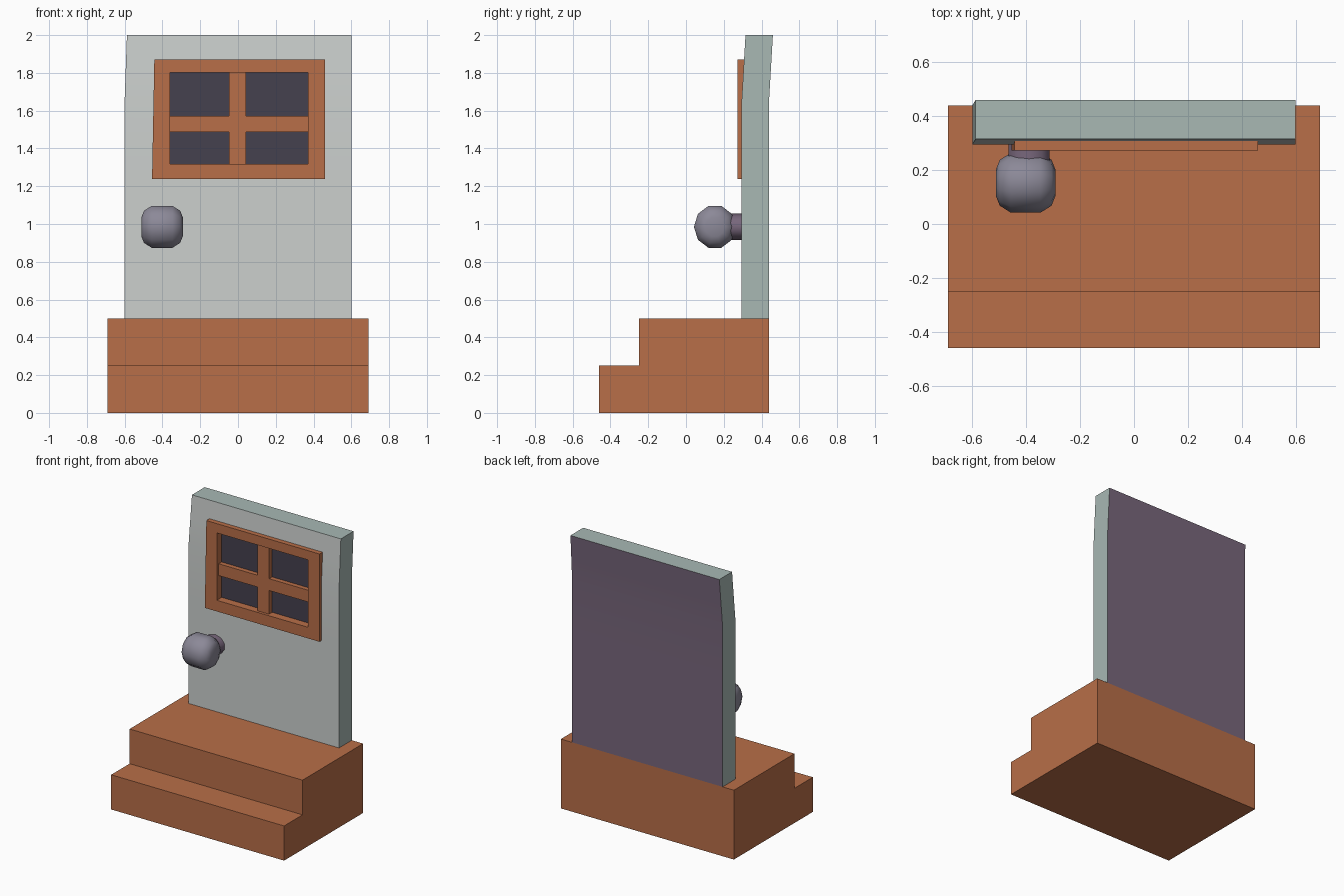
import bpy, bmesh, math

if "Cube" in bpy.data.objects:
    bpy.data.objects.remove(bpy.data.objects["Cube"])


def mat(name, r, g, b):
    m = bpy.data.materials.new(name)
    lin = [((c / 255 + 0.055) / 1.055) ** 2.4 for c in (r, g, b)]
    m.diffuse_color = (*lin, 1)
    m.use_nodes = True
    m.node_tree.nodes["Principled BSDF"].inputs["Base Color"].default_value = m.diffuse_color
    return m


BROWN = mat("brown wood", 184, 110, 72)
PALE = mat("pale grey", 204, 208, 206)
GREEN = mat("grey green", 168, 184, 180)
PURPLE = mat("dull purple", 120, 103, 124)
KNOB = mat("knob grey", 140, 137, 152)
GLASS = mat("dark glass", 69, 65, 79)


def make(name, bm, mats, smooth=False):
    bmesh.ops.recalc_face_normals(bm, faces=bm.faces)
    me = bpy.data.meshes.new(name)
    bm.to_mesh(me)
    bm.free()
    ob = bpy.data.objects.new(name, me)
    bpy.context.collection.objects.link(ob)
    for m in mats:
        me.materials.append(m)
    if smooth:
        bpy.ops.object.select_all(action='DESELECT')
        ob.select_set(True)
        bpy.context.view_layer.objects.active = ob
        bpy.ops.object.shade_smooth_by_angle(angle=math.radians(50))
    return ob


def box(name, x0, x1, y0, y1, z0, z1, m):
    bm = bmesh.new()
    bmesh.ops.create_cube(bm, size=1)
    for v in bm.verts:
        v.co = (x1 if v.co.x > 0 else x0, y1 if v.co.y > 0 else y0,
                z1 if v.co.z > 0 else z0)
    return make(name, bm, [m])


# Steps: side profile extruded across x
bm = bmesh.new()
prof = [(-.46, 0), (.44, 0), (.44, .5), (-.25, .5), (-.25, .25), (-.46, .25)]
f = bm.faces.new([bm.verts.new((-.69, y, z)) for y, z in prof])
ext = bmesh.ops.extrude_face_region(bm, geom=[f])
for g in ext["geom"]:
    if isinstance(g, bmesh.types.BMVert):
        g.co.x = .69
make("steps", bm, [BROWN])

# Door: slab with a window opening in front, top leaning slightly back
XS = [-.6, -.41, .41, .6]
ZS = [.5, 1.28, 1.66, 1.83, 2.0]
bm = bmesh.new()


def lean(z):
    return max(0, (z - 1.66) / .34)


def layer(y):
    return [[bm.verts.new((x + (.012 * lean(z) if i == 0 else 0),
                           y + .02 * lean(z), z))
             for i, x in enumerate(XS)] for z in ZS]


front, back = layer(.295), layer(.44)
for g, mi in ((front, 0), (back, 2)):
    for j in range(len(ZS) - 1):
        for i in range(3):
            if mi == 0 and i == 1 and j in (1, 2):
                continue
            bm.faces.new((g[j][i], g[j][i + 1], g[j + 1][i + 1],
                          g[j + 1][i])).material_index = mi


def rim(g):
    return (g[0] + [r[-1] for r in g[1:]] + g[-1][-2::-1]
            + [r[0] for r in g[-2:0:-1]])


a, b = rim(front), rim(back)
for k in range(len(a)):
    n = (k + 1) % len(a)
    bm.faces.new((a[k], a[n], b[n], b[k])).material_index = 1
make("door", bm, [PALE, GREEN, PURPLE], True)

# Window frame: rectangular ring
bm = bmesh.new()
outer = [(-.455, 1.237), (.46, 1.237), (.46, 1.87), (-.443, 1.87)]
inner = [(-.36, 1.317), (.37, 1.317), (.37, 1.803), (-.36, 1.803)]
loops = [[bm.verts.new((x, y, z)) for x, z in pts]
         for pts, y in ((outer, .335), (outer, .272), (inner, .272), (inner, .335))]
for k in range(4):
    n = (k + 1) % 4
    for l in range(4):
        p, q = loops[l], loops[(l + 1) % 4]
        bm.faces.new((p[k], p[n], q[n], q[k]))
make("window_frame", bm, [BROWN])

# Glass and crossing bars
box("window_glass", -.37, .38, .328, .334, 1.31, 1.81, GLASS)
box("window_bar_upright", -.048, .043, .292, .33, 1.31, 1.81, BROWN)
box("window_bar_cross", -.365, .375, .294, .33, 1.487, 1.572, BROWN)

# Knob: ten-sided barrel turned about the x axis
bm = bmesh.new()
rows = []
for x, r in [(-.11, .05), (-.096, .085), (-.055, .111), (.055, .111), (.096, .085), (.11, .05)]:
    rows.append([bm.verts.new((-.402 + x, .153 + r * math.cos(t * math.tau / 10),
                               .985 + r * 1.05 * math.sin(t * math.tau / 10)))
                 for t in range(10)])
for p, q in zip(rows, rows[1:]):
    for k in range(10):
        n = (k + 1) % 10
        bm.faces.new((p[k], p[n], q[n], q[k]))
bm.faces.new(rows[0])
bm.faces.new(rows[-1])
make("door_knob", bm, [KNOB], True)

# Stem joining knob and door
bpy.ops.mesh.primitive_cylinder_add(vertices=10, radius=.07, depth=.1,
                                    location=(-.39, .25, .985),
                                    rotation=(math.pi / 2, 0, 0))
stem = bpy.context.object
stem.name = "knob_stem"
stem.scale.x = 1.15
stem.data.materials.append(PURPLE)
bpy.ops.object.shade_smooth_by_angle(angle=math.radians(50))
